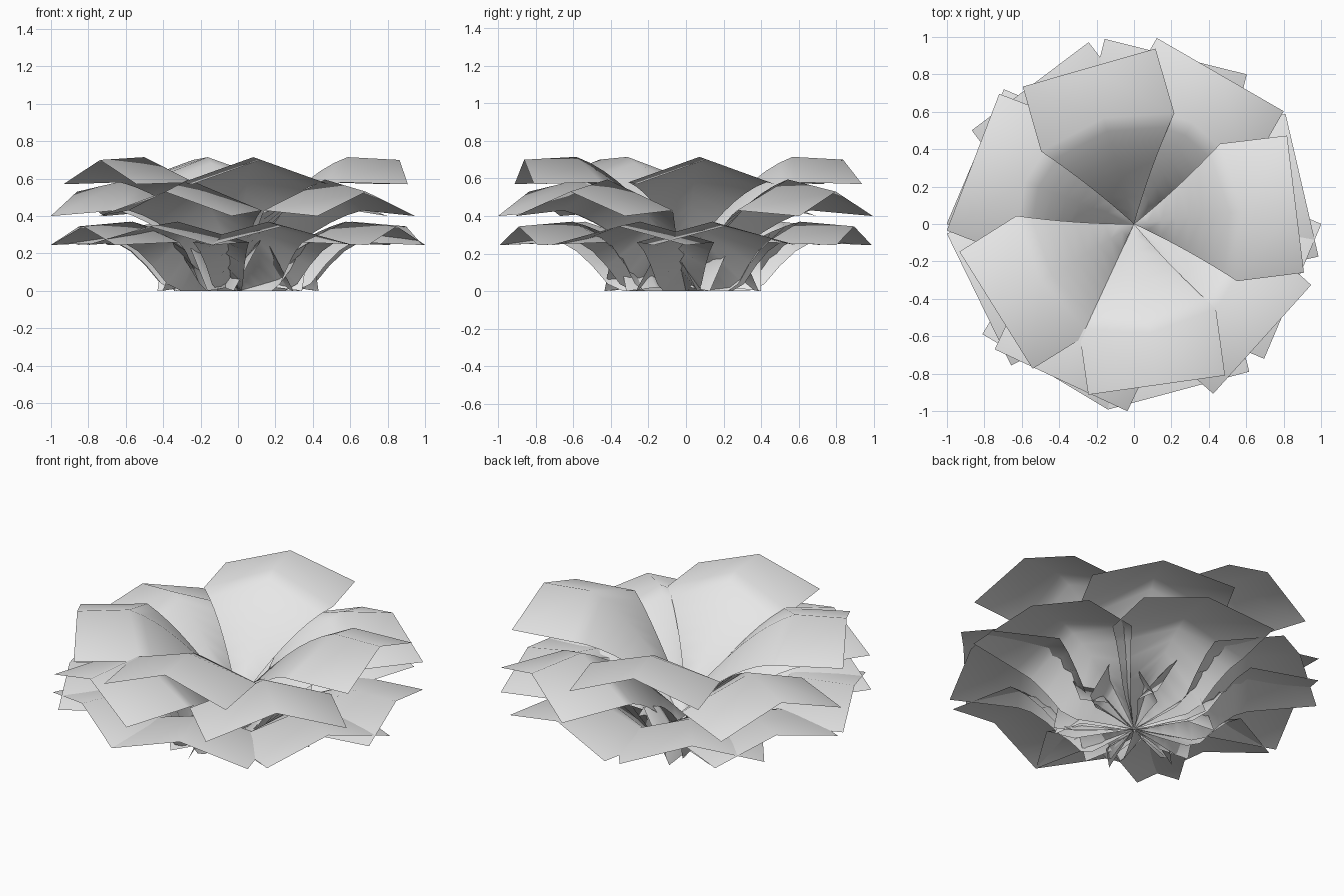
import bpy, bmesh, math

old = bpy.data.objects.get("Cube")
if old:
    bpy.data.objects.remove(old, do_unlink=True)

# One pale grey for every petal
grey = bpy.data.materials.new("pale_grey")
grey.use_nodes = True
colour = (0.8, 0.8, 0.8, 1)
grey.diffuse_color = colour
grey.node_tree.nodes["Principled BSDF"].inputs["Base Color"].default_value = colour


def polar(r, degrees, z):
    a = math.radians(degrees)
    return (r * math.cos(a), r * math.sin(a), z)


def rise(s, flat):
    """Stay level up to the fraction flat, then climb in a soft curve."""
    u = max(0, (s - flat) / (1 - flat))
    return 0.6 * math.sin(u * math.pi / 2) + 0.4 * u


def petal(name, axis, size, flat, base, ridge, tip, side, corner, rows=8):
    """Pointed base, raised ridge, drooping edges and a straight outer end."""
    bm = bmesh.new()
    root = bm.verts.new((0, 0, base))
    previous = None
    for i in range(1, rows + 2):
        if i <= rows:
            s = i / rows
            half = 32 + 4 * s
            mid_r, mid_z = 0.59 * s, base + (ridge - base) * rise(s, 0)
            edge_r, edge_z = 0.63 * s, base + (side - base) * rise(s, flat)
        else:
            half, mid_r, mid_z, edge_r, edge_z = 23, 0.87, tip, 0.945, corner
        row = [bm.verts.new(polar(edge_r * size, axis - half, edge_z)),
               bm.verts.new(polar(mid_r * size, axis, mid_z)),
               bm.verts.new(polar(edge_r * size, axis + half, edge_z))]
        for k in (0, 1):
            if previous:
                bm.faces.new((previous[k], row[k], row[k + 1], previous[k + 1]))
            else:
                bm.faces.new((root, row[k], row[k + 1]))
        previous = row
    mesh = bpy.data.meshes.new(name)
    bm.to_mesh(mesh)
    bm.free()
    mesh.materials.append(grey)
    mesh.polygons.foreach_set("use_smooth", [True] * len(mesh.polygons))
    bpy.context.collection.objects.link(bpy.data.objects.new(name, mesh))


# Rings: directions, size, level part of edge, heights of base, ridge, tip, side, corner
rings = {
    "upper_petal": ((7, 106, 212, 278), 1.0, 0.05, 0.2, 0.715, 0.70, 0.58, 0.57),
    "middle_petal": ((60, 159, 245, 318), 1.06, 0.2, 0.1, 0.595, 0.53, 0.43, 0.40),
    "lower_petal": ((13, 76, 127, 157, 206, 239, 285, 337),
                    1.06, 0.58, 0.0, 0.37, 0.345, 0.26, 0.245),
    "small_petal": ((40, 90, 165, 225, 290, 345), 0.46, 0.3, 0.0, 0.26, 0.3, 0.02, 0.0),
}
for name, (axes, *shape) in rings.items():
    for n, axis in enumerate(axes, 1):
        petal(f"{name}_{n}", axis, *shape)
